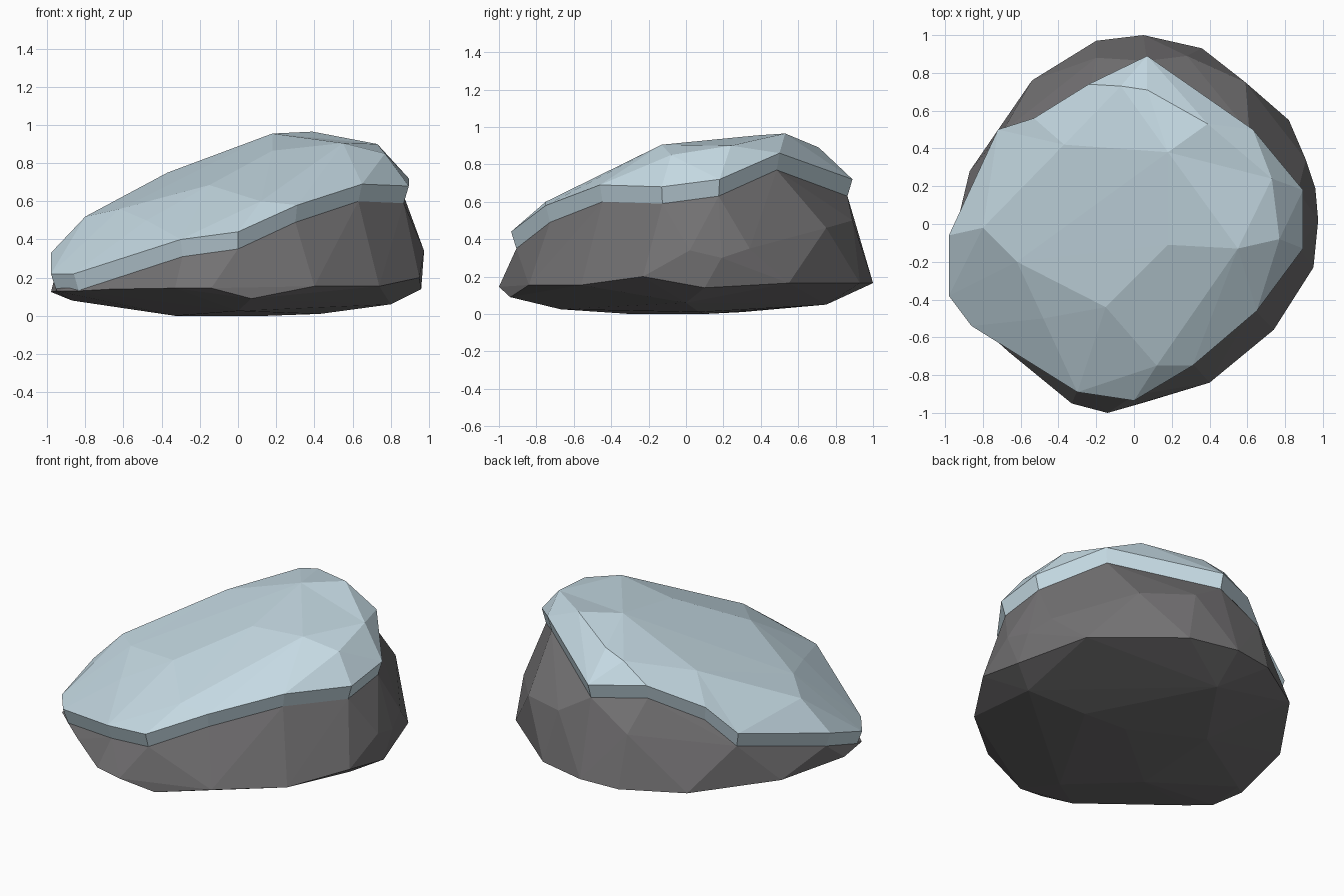
import bpy, bmesh
from mathutils import Vector
from mathutils.geometry import delaunay_2d_cdt

if "Cube" in bpy.data.objects:
    bpy.data.objects.remove(bpy.data.objects["Cube"])


def material(name, rgb):
    m = bpy.data.materials.new(name)
    m.diffuse_color = (*rgb, 1)
    m.use_nodes = True
    m.node_tree.nodes["Principled BSDF"].inputs["Base Color"].default_value = m.diffuse_color
    return m


def finish(bm, name, mat):
    bmesh.ops.recalc_face_normals(bm, faces=bm.faces[:])
    me = bpy.data.meshes.new(name)
    bm.to_mesh(me)
    bm.free()
    me.materials.append(mat)
    ob = bpy.data.objects.new(name, me)
    bpy.context.collection.objects.link(ob)
    return ob


stone = material("dark grey stone", (0.17, 0.165, 0.17))
snow = material("pale blue snow", (0.56, 0.70, 0.77))

# Upper edge of the snow sheet, counter-clockwise from the left
rim = [(-.98, -.06, .33), (-.98, -.38, .22), (-.86, -.54, .22), (-.30, -.89, .40),
       (0, -.935, .44), (.31, -.75, .58), (.65, -.46, .69), (.895, -.13, .68),
       (.895, .18, .72), (.63, .50, .86), (.07, .89, .72), (-.24, .74, .74),
       (-.53, .56, .61), (-.72, .50, .47)]
# Ridge and slope points of the snow surface
crown = [(.39, .53, .965), (.18, .38, .955), (.73, .24, .90), (.55, -.13, .905),
         (.77, -.08, .85), (.07, .71, .89), (-.07, .73, .85), (-.37, .42, .75),
         (-.80, -.02, .52), (-.62, -.20, .56), (-.15, -.44, .685), (.18, -.11, .865),
         (.12, -.75, .60), (-.48, -.50, .50)]
# Creases that must follow set points of the crown
creases = [(3, 12), (1, 9), (10, 11), (9, 10)]
# Lower edge of the snow, where it meets the stone
hem = [(x * .97, y * .97, z - .09) for x, y, z in rim]

# Snow sheet: triangulated surface with a thick edge
pts = rim + crown
n = len(rim)
edges = [(i, (i + 1) % n) for i in range(n)] + [(n + a, n + b) for a, b in creases]
result = delaunay_2d_cdt([Vector(p[:2]) for p in pts], edges, [], 1, 1e-5)
bm = bmesh.new()
source = [o[0] for o in result[3]]
top = {s: bm.verts.new(pts[s]) for s in source}
for face in result[2]:
    bm.faces.new([top[source[i]] for i in face])
low = [bm.verts.new(p) for p in hem]
for i in range(n):
    j = (i + 1) % n
    bm.faces.new((top[i], low[i], low[j], top[j]))
finish(bm, "snow_cap", snow)

# Stone: faceted hull of the waist, flanks, underside and the snow hem
waist = [(-.98, -.20, .125), (-.87, .28, .13), (-.54, .76, .14), (-.20, .97, .155),
         (.05, 1.0, .165), (.36, .93, .165), (.82, .55, .165), (.96, .10, .14),
         (.95, -.23, .20), (.74, -.56, .155), (.40, -.84, .155), (-.14, -1.0, .145),
         (-.33, -.95, .145), (-.66, -.68, .14), (-.95, -.42, .13)]
flanks = [(.975, .02, .34), (.96, .19, .30), (.91, .34, .35), (.59, .75, .46),
          (.28, .89, .50), (-.20, .88, .47)]
under = [(-.87, -.10, .08), (-.33, -.30, 0), (.43, .07, .01), (.80, 0, .06),
         (0, -.67, .025), (.07, -.94, .09), (0, .75, .05), (-.30, .30, .01),
         (.15, .10, 0)]
bm = bmesh.new()
for p in waist + flanks + under + hem:
    bm.verts.new(p)
bmesh.ops.convex_hull(bm, input=bm.verts[:])
loose = [v for v in bm.verts if not v.link_faces]
bmesh.ops.delete(bm, geom=loose, context='VERTS')
finish(bm, "stone", stone)
